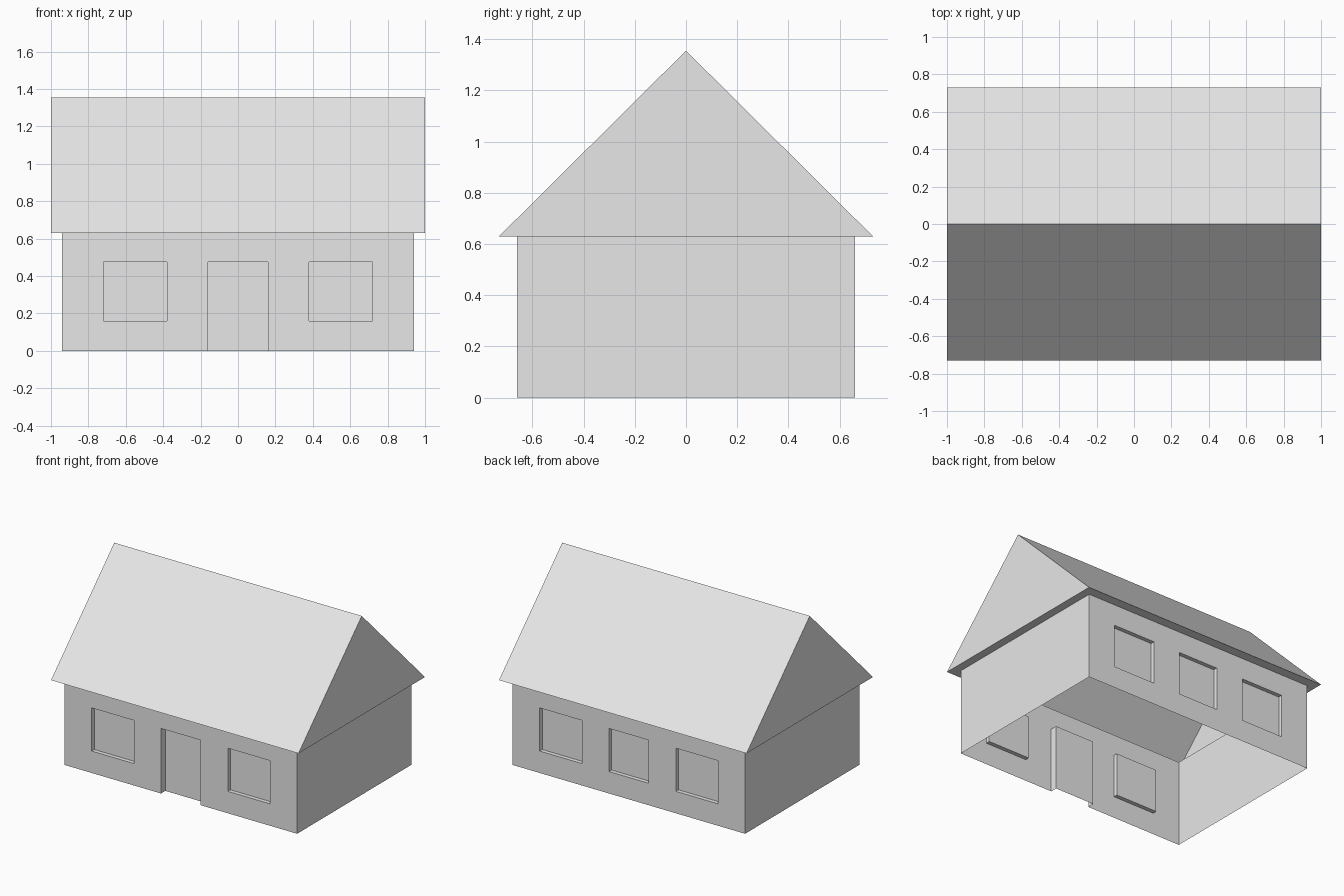
import bpy
import bmesh

cube = bpy.data.objects.get("Cube")
if cube:
    bpy.data.objects.remove(cube, do_unlink=True)

HALF_X, HALF_Y, WALL_TOP = 0.94, 0.66, 0.63
ROOF_X, ROOF_Y, RIDGE = 1.0, 0.73, 1.355
SILL, LINTEL = 0.16, 0.475
WINDOW_DEPTH, DOOR_DEPTH = 0.03, 0.05

grey = bpy.data.materials.new("plain_grey")
grey.use_nodes = True
colour = (0.8, 0.8, 0.8, 1)
grey.diffuse_color = colour
grey.node_tree.nodes["Principled BSDF"].inputs["Base Color"].default_value = colour


def make_object(name, faces, back=False):
    """Build a flat-shaded mesh from corner lists; back turns it half round."""
    bm = bmesh.new()
    turn = -1 if back else 1
    for corners in faces:
        bm.faces.new([bm.verts.new((x * turn, y * turn, z)) for x, y, z in corners])
    bmesh.ops.remove_doubles(bm, verts=bm.verts, dist=0.0001)
    mesh = bpy.data.meshes.new(name)
    bm.to_mesh(mesh)
    bm.free()
    mesh.materials.append(grey)
    obj = bpy.data.objects.new(name, mesh)
    bpy.context.collection.objects.link(obj)
    return obj


def panel(x0, x1, z0, z1, y):
    return [(x0, y, z0), (x1, y, z0), (x1, y, z1), (x0, y, z1)]


def reveals(x0, x1, z0, z1, depth):
    """Side, top and sill strips of a recess; a doorway has no sill."""
    a, b = -HALF_Y, -HALF_Y + depth
    strips = [
        [(x0, a, z0), (x0, b, z0), (x0, b, z1), (x0, a, z1)],
        [(x1, a, z1), (x1, b, z1), (x1, b, z0), (x1, a, z0)],
        [(x0, b, z1), (x1, b, z1), (x1, a, z1), (x0, a, z1)],
    ]
    if z0 > 0:
        strips.append([(x0, a, z0), (x1, a, z0), (x1, b, z0), (x0, b, z0)])
    return strips


def long_wall(name, openings, back):
    """Wall gridded around its openings, plus a recessed pane in each."""
    xs = sorted({-HALF_X, HALF_X} | {x for o in openings for x in o[1:3]})
    zs = [0, SILL, LINTEL, WALL_TOP]
    faces = []
    for x0, x1 in zip(xs, xs[1:]):
        for z0, z1 in zip(zs, zs[1:]):
            if not any(o[1] <= x0 and x1 <= o[2] and o[3] <= z0 and z1 <= o[4]
                       for o in openings):
                faces.append(panel(x0, x1, z0, z1, -HALF_Y))
    for label, x0, x1, z0, z1, depth in openings:
        faces += reveals(x0, x1, z0, z1, depth)
        make_object(label, [panel(x0, x1, z0, z1, depth - HALF_Y)], back)
    make_object(name, faces, back)


def window(label, x0, x1):
    return (label, x0, x1, SILL, LINTEL, WINDOW_DEPTH)


# Front wall with door and two windows
long_wall("front_wall", [
    window("front_right_window", -0.72, -0.38),
    ("front_door", -0.16, 0.16, 0, LINTEL, DOOR_DEPTH),
    window("front_left_window", 0.38, 0.72)], back=False)

# Back wall with three windows
long_wall("back_wall", [
    window("back_left_window", -0.72, -0.38),
    window("back_middle_window", -0.16, 0.16),
    window("back_right_window", 0.38, 0.72)], back=True)

# Plain end walls
for name, back in (("left_wall", False), ("right_wall", True)):
    make_object(name, [[(HALF_X, -HALF_Y, 0), (HALF_X, HALF_Y, 0),
                        (HALF_X, HALF_Y, WALL_TOP), (HALF_X, -HALF_Y, WALL_TOP)]], back)

# Hollow gable roof: slopes, gables and a flat soffit ring under the eaves
roof_faces = []
for s in (1, -1):
    eave_a, eave_b = (-s * ROOF_X, -s * ROOF_Y, WALL_TOP), (s * ROOF_X, -s * ROOF_Y, WALL_TOP)
    eave_c = (s * ROOF_X, s * ROOF_Y, WALL_TOP)
    ridge_a, ridge_b = (-s * ROOF_X, 0, RIDGE), (s * ROOF_X, 0, RIDGE)
    wall_a, wall_b = (-s * HALF_X, -s * HALF_Y, WALL_TOP), (s * HALF_X, -s * HALF_Y, WALL_TOP)
    wall_c = (s * HALF_X, s * HALF_Y, WALL_TOP)
    roof_faces += [
        [eave_a, eave_b, ridge_b, ridge_a],
        [eave_b, eave_c, ridge_b],
        [eave_b, eave_a, wall_a, wall_b],
        [eave_c, eave_b, wall_b, wall_c],
    ]
make_object("roof", roof_faces)
